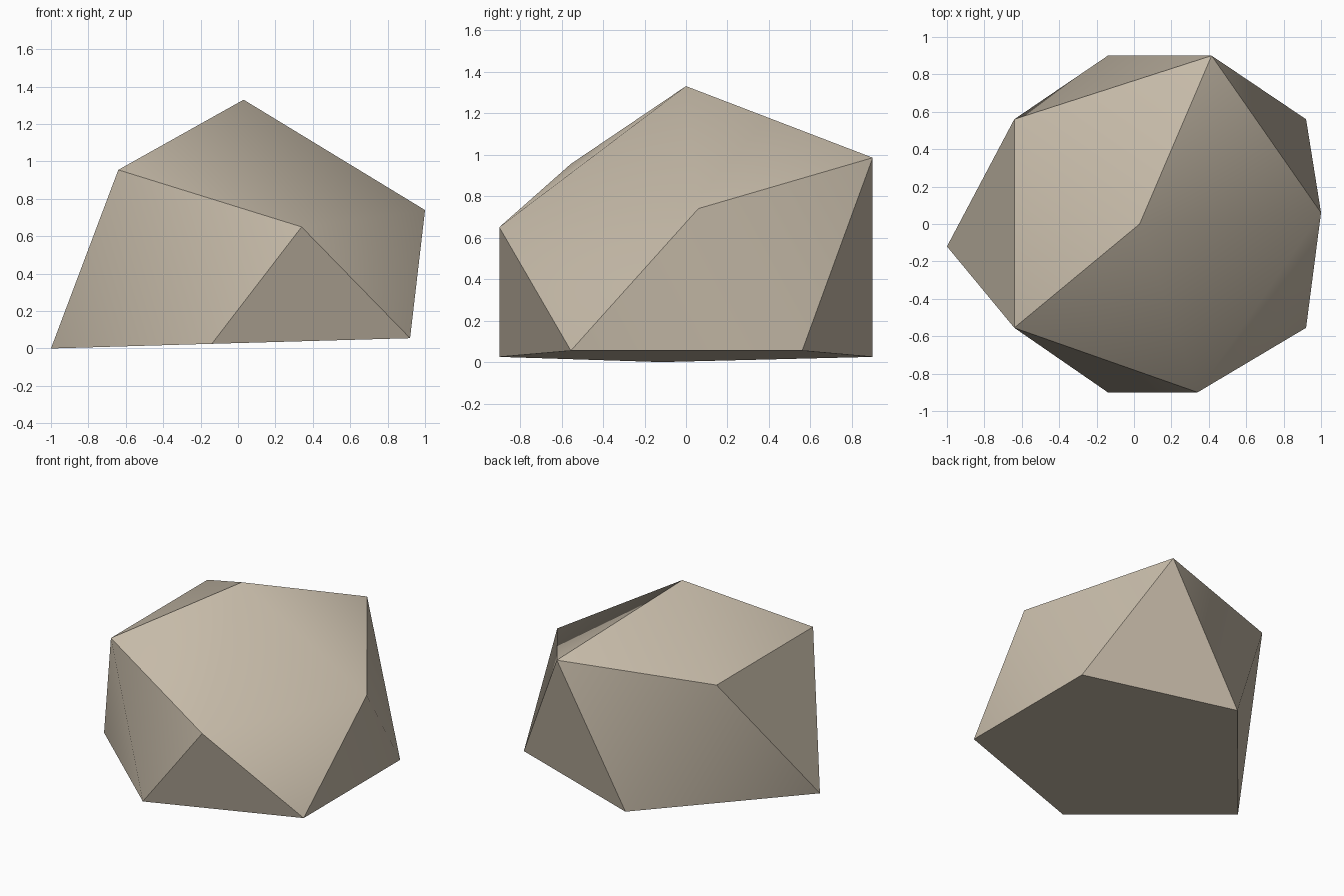
import bpy
import bmesh
from math import radians

cube = bpy.data.objects.get("Cube")
if cube:
    bpy.data.objects.remove(cube, do_unlink=True)

# Stone colour
stone = bpy.data.materials.new("warm_grey_stone")
stone.use_nodes = True
colour = (0.56, 0.49, 0.39, 1)
stone.diffuse_color = colour
stone.node_tree.nodes["Principled BSDF"].inputs["Base Color"].default_value = colour

# Boulder: a distorted icosahedron with a flat, slightly tilted base
PEAK = (0.03, 0, 1.33)
BASE = (0.03, 0, 0.03)
UPPER = [(0.34, -0.9, 0.65), (1, 0.06, 0.74), (0.415, 0.9, 0.985),
         (-0.64, 0.56, 0.955), (-0.64, -0.555, 0.955)]
LOWER = [(0.92, -0.555, 0.055), (0.92, 0.56, 0.055), (-0.14, 0.9, 0.025),
         (-1, -0.12, 0), (-0.14, -0.9, 0.025)]

bm = bmesh.new()
peak, base = bm.verts.new(PEAK), bm.verts.new(BASE)
upper = [bm.verts.new(p) for p in UPPER]
lower = [bm.verts.new(p) for p in LOWER]
for i in range(5):
    j = (i + 1) % 5
    bm.faces.new((peak, upper[i], upper[j]))
    bm.faces.new((upper[i], lower[i], upper[j]))
    bm.faces.new((lower[i], lower[j], upper[j]))
    bm.faces.new((base, lower[j], lower[i]))
bmesh.ops.recalc_face_normals(bm, faces=bm.faces[:])

mesh = bpy.data.meshes.new("boulder")
bm.to_mesh(mesh)
bm.free()
mesh.materials.append(stone)
boulder = bpy.data.objects.new("boulder", mesh)
bpy.context.collection.objects.link(boulder)

# Soft shading across shallow facets, crisp steep ridges
bpy.ops.object.select_all(action="DESELECT")
boulder.select_set(True)
bpy.context.view_layer.objects.active = boulder
bpy.ops.object.shade_smooth_by_angle(angle=radians(39))
